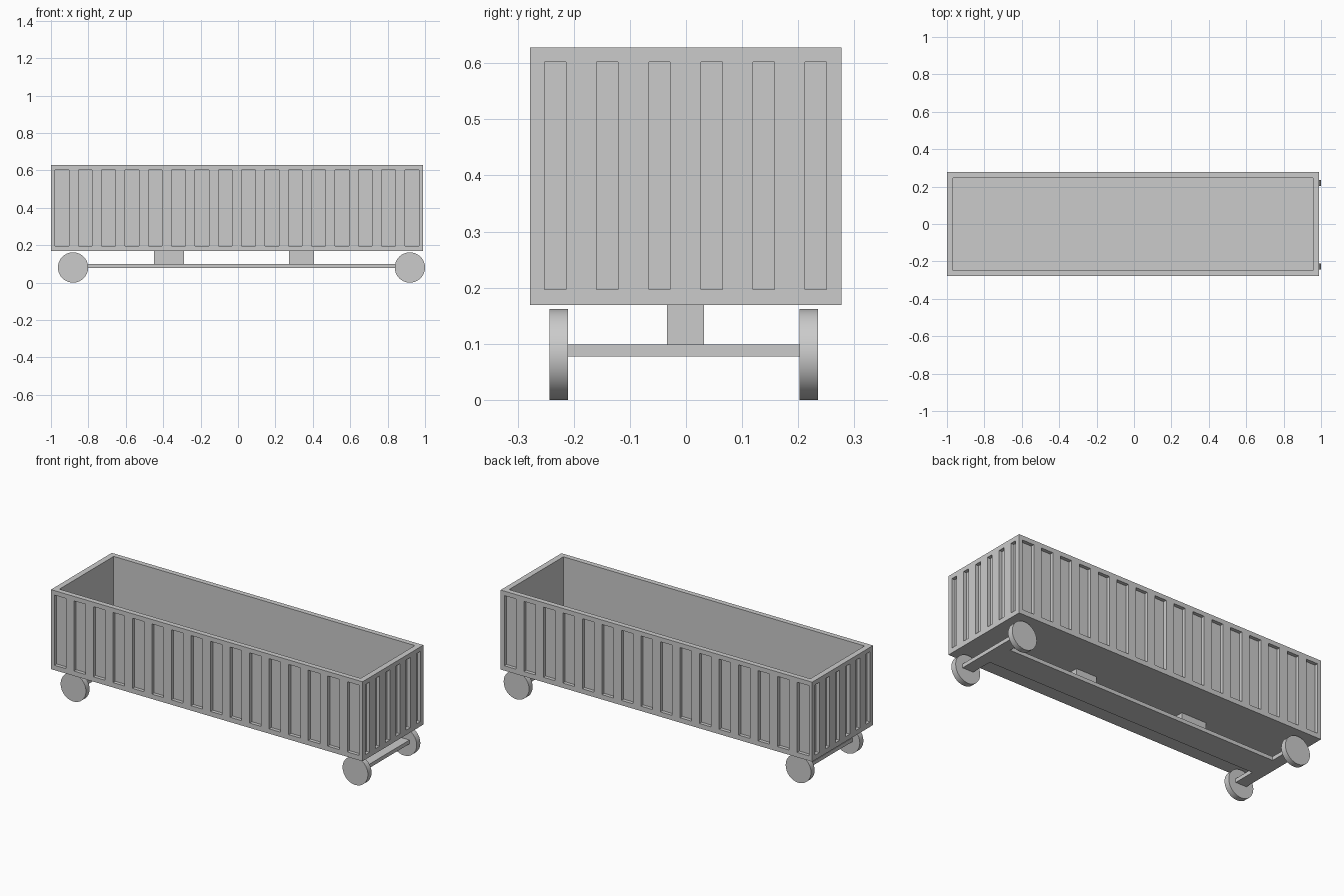
import bpy, bmesh, math
from mathutils import Matrix, Vector

if "Cube" in bpy.data.objects:
    bpy.data.objects.remove(bpy.data.objects["Cube"])


def add_box(bm, lo, hi):
    lo, hi = Vector(lo), Vector(hi)
    size = hi - lo
    m = Matrix.Translation((lo + hi) / 2) @ Matrix.Diagonal((*size, 1))
    bmesh.ops.create_cube(bm, size=1, matrix=m)


def make_boxes(name, boxes):
    bm = bmesh.new()
    for lo, hi in boxes:
        add_box(bm, lo, hi)
    mesh = bpy.data.meshes.new(name)
    bm.to_mesh(mesh)
    bm.free()
    obj = bpy.data.objects.new(name, mesh)
    bpy.context.collection.objects.link(obj)
    return obj


# Container body dimensions
X0, X1, Y0, Y1, Z0, Z1 = -1.0, 0.99, -0.278, 0.277, 0.169, 0.628
WALL, DEPTH, OUT = 0.03, 0.02, 0.05
S0, S1 = 0.197, 0.602

# Open inside plus the recessed slots on all four walls
cuts = [((X0 + 0.033, Y0 + WALL, Z0 + WALL), (X1 - 0.033, Y1 - WALL, Z1 + OUT))]
for i in range(16):
    c, h = -0.941 + i * 0.1247, 0.037
    cuts.append(((c - h, Y0 - OUT, S0), (c + h, Y0 + DEPTH, S1)))
    cuts.append(((c - h, Y1 - DEPTH, S0), (c + h, Y1 + OUT, S1)))
for i in range(6):
    c, h = -0.233 + i * 0.0929, 0.019
    cuts.append(((X0 - OUT, c - h, S0), (X0 + DEPTH, c + h, S1)))
    cuts.append(((X1 - DEPTH, c - h, S0), (X1 + OUT, c + h, S1)))

body = make_boxes("container_body", [((X0, Y0, Z0), (X1, Y1, Z1))])
cutter = make_boxes("body_cutter", cuts)
cutter.hide_render = True
cutter.hide_viewport = True
mod = body.modifiers.new("slots", 'BOOLEAN')
mod.operation = 'DIFFERENCE'
mod.solver = 'EXACT'
mod.object = cutter
# Apply the cut and drop the helper
cutter.hide_viewport = False
bpy.context.view_layer.objects.active = body
bpy.ops.object.modifier_apply(modifier=mod.name)
bpy.data.objects.remove(cutter)

# Undercarriage: long plate, two support blocks, two axles
AX = (-0.882, 0.919)
BZ0, BZ1 = 0.077, 0.099
make_boxes("chassis_plate", [((AX[0] + 0.035, -0.08, BZ0), (AX[1] - 0.035, 0.08, BZ1))])
make_boxes("rear_support", [((-0.449, -0.034, BZ1), (-0.289, 0.032, Z0))])
make_boxes("front_support", [((0.273, -0.034, BZ1), (0.406, 0.032, Z0))])

# Axles and wheels
R, W = 0.081, 0.033
for end, x in zip(("rear", "front"), AX):
    make_boxes(end + "_axle", [((x - 0.035, -0.212, BZ0), (x + 0.035, 0.203, BZ1))])
    for side, y in (("near", -0.2265), ("far", 0.2185)):
        bpy.ops.mesh.primitive_cylinder_add(vertices=32, radius=R, depth=W,
                                            location=(x, y, R),
                                            rotation=(math.pi / 2, 0, 0))
        wheel = bpy.context.object
        wheel.name = f"{end}_{side}_wheel"
        bpy.ops.object.shade_smooth_by_angle(angle=math.radians(40))
